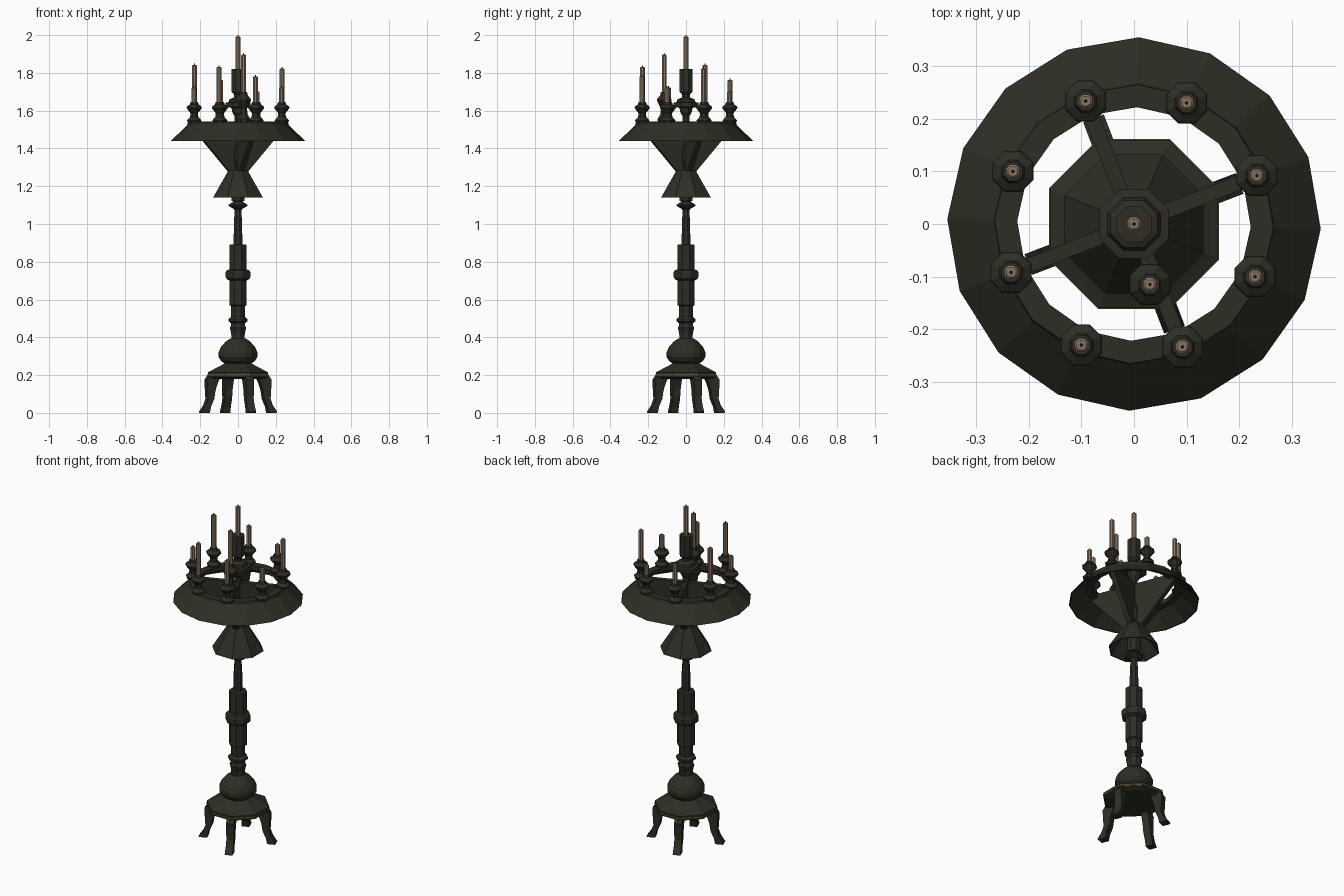
import bpy, bmesh, math
from mathutils import Vector

if "Cube" in bpy.data.objects:
    bpy.data.objects.remove(bpy.data.objects["Cube"])

def mat(name, c):
    m = bpy.data.materials.new(name)
    m.diffuse_color = (*c, 1)
    m.use_nodes = True
    m.node_tree.nodes["Principled BSDF"].inputs["Base Color"].default_value = m.diffuse_color
    return m

IRON = mat("dark_iron", (0.027, 0.027, 0.018))
WAX = mat("tan_wax", (0.26, 0.185, 0.125))
TRIM = mat("bronze_trim", (0.12, 0.075, 0.035))

def finish(bm, name, m):
    bmesh.ops.recalc_face_normals(bm, faces=bm.faces)
    me = bpy.data.meshes.new(name)
    bm.to_mesh(me)
    bm.free()
    me.materials.append(m)
    ob = bpy.data.objects.new(name, me)
    bpy.context.collection.objects.link(ob)
    return ob

def lathe(name, prof, m=IRON, at=(0, 0, 0), n=8, phase=22.5, loop=False):
    """Spin (radius, height) points; radii are half widths across flats for 8 sides."""
    bm = bmesh.new()
    k = 1 / math.cos(math.pi / 8) if n == 8 else 1
    rings = []
    for r, z in prof:
        rings.append([bm.verts.new((at[0] + r * k * math.cos(a), at[1] + r * k * math.sin(a), at[2] + z))
                      for a in (math.radians(phase) + 2 * math.pi * i / n for i in range(n))])
    pairs = list(zip(rings, rings[1:])) + ([(rings[-1], rings[0])] if loop else [])
    for a, b in pairs:
        for i in range(n):
            j = (i + 1) % n
            bm.faces.new((a[i], a[j], b[j], b[i]))
    if not loop:
        bm.faces.new(rings[0])
        bm.faces.new(rings[-1])
    return finish(bm, name, m)

def plate(name, outline, width, angle):
    """Extrude a (radius, height) outline sideways, turned to an angle about z."""
    bm = bmesh.new()
    a = math.radians(angle)
    d, t = Vector((math.cos(a), math.sin(a), 0)), Vector((-math.sin(a), math.cos(a), 0))
    sides = [[bm.verts.new(d * r + t * s * width / 2 + Vector((0, 0, z))) for r, z in outline] for s in (-1, 1)]
    n = len(outline)
    for s in sides:
        bm.faces.new(s)
    for i in range(n):
        j = (i + 1) % n
        bm.faces.new((sides[0][i], sides[0][j], sides[1][j], sides[1][i]))
    return finish(bm, name, IRON)

def candle(name, x, y, z0, z1):
    lathe(name, [(.013, z0), (.013, z1 - .012), (.009, z1 - .008)], WAX, (x, y, 0))
    lathe(name + "_wick", [(.003, z1 - .009), (.002, z1)], IRON, (x, y, 0))

# base and turned column
lathe("base_plate", [(.14, .18), (.16, .19), (.16, .215), (.145, .222), (.07, .262), (.05, .262)])
lathe("base_trim", [(.159, .198), (.162, .199), (.162, .205), (.159, .206)], TRIM)
lathe("bulb", [(.06, .255), (.09, .275), (.103, .297), (.103, .32), (.09, .35), (.065, .377), (.04, .395)], n=16)
lathe("column", [
    (.035, .39), (.036, .42), (.043, .45), (.036, .465), (.036, .475), (.05, .485), (.05, .497),
    (.036, .51), (.036, .565), (.045, .57), (.045, .7), (.062, .71), (.065, .72), (.065, .745),
    (.06, .755), (.045, .76), (.045, .89), (.023, .892), (.022, 1.0), (.018, 1.07), (.022, 1.08),
    (.05, 1.095), (.05, 1.102), (.022, 1.12), (.035, 1.121), (.035, 1.2), (.022, 1.28), (.032, 1.36),
    (.032, 1.38), (.018, 1.44), (.018, 1.57), (.03, 1.59), (.035, 1.615), (.066, 1.62), (.066, 1.642),
    (.05, 1.645), (.045, 1.66), (.02, 1.67), (.02, 1.685), (.034, 1.70), (.034, 1.82)])

# open bell under the crown
lathe("bell", [(.132, 1.14), (.05, 1.285), (.02, 1.285), (.02, 1.275), (.045, 1.275), (.126, 1.14)], loop=True)

# sloped crown ring
lathe("crown_ring", [(.355, 1.44), (.268, 1.525), (.265, 1.54), (.222, 1.54), (.222, 1.515),
                     (.262, 1.515), (.349, 1.44)], n=16, phase=-1.5, loop=True)

# legs and crown brackets, four of each
leg = [(.10, .20), (.165, .20), (.183, .175), (.18, .12), (.177, .075), (.19, .04), (.215, .005), (.21, 0),
       (.168, 0), (.16, .035), (.142, .075), (.135, .12), (.12, .165)]
bracket = [(0, 1.265), (.05, 1.275), (.25, 1.5), (.25, 1.542), (0, 1.542)]
for i in range(4):
    plate("leg_%d" % i, leg, .042, 21 + 90 * i)
    plate("bracket_%d" % i, bracket, .028, 21.5 + 90 * i)

# candle cups and candles
cup = [(.033, 0), (.036, .012), (.02, .03), (.018, .05), (.03, .065), (.039, .078), (.036, .086),
       (.022, .096), (.018, .108)]
tops = [1.83, 1.71, 1.77, 1.85, 1.73, 1.84, 1.79, 1.73]
for i, top in enumerate(tops):
    a = math.radians(21.5 + 45 * i)
    x, y = .251 * math.cos(a), .251 * math.sin(a)
    lathe("cup_%d" % i, cup, at=(x, y, 1.537))
    candle("candle_%d" % i, x, y, 1.63, top)
lathe("inner_cup", [(r, h * 1.5) for r, h in cup], at=(.03, -.115, 1.537))
candle("inner_candle", .03, -.115, 1.68, 1.905)
candle("centre_candle", 0, 0, 1.81, 2.0)
